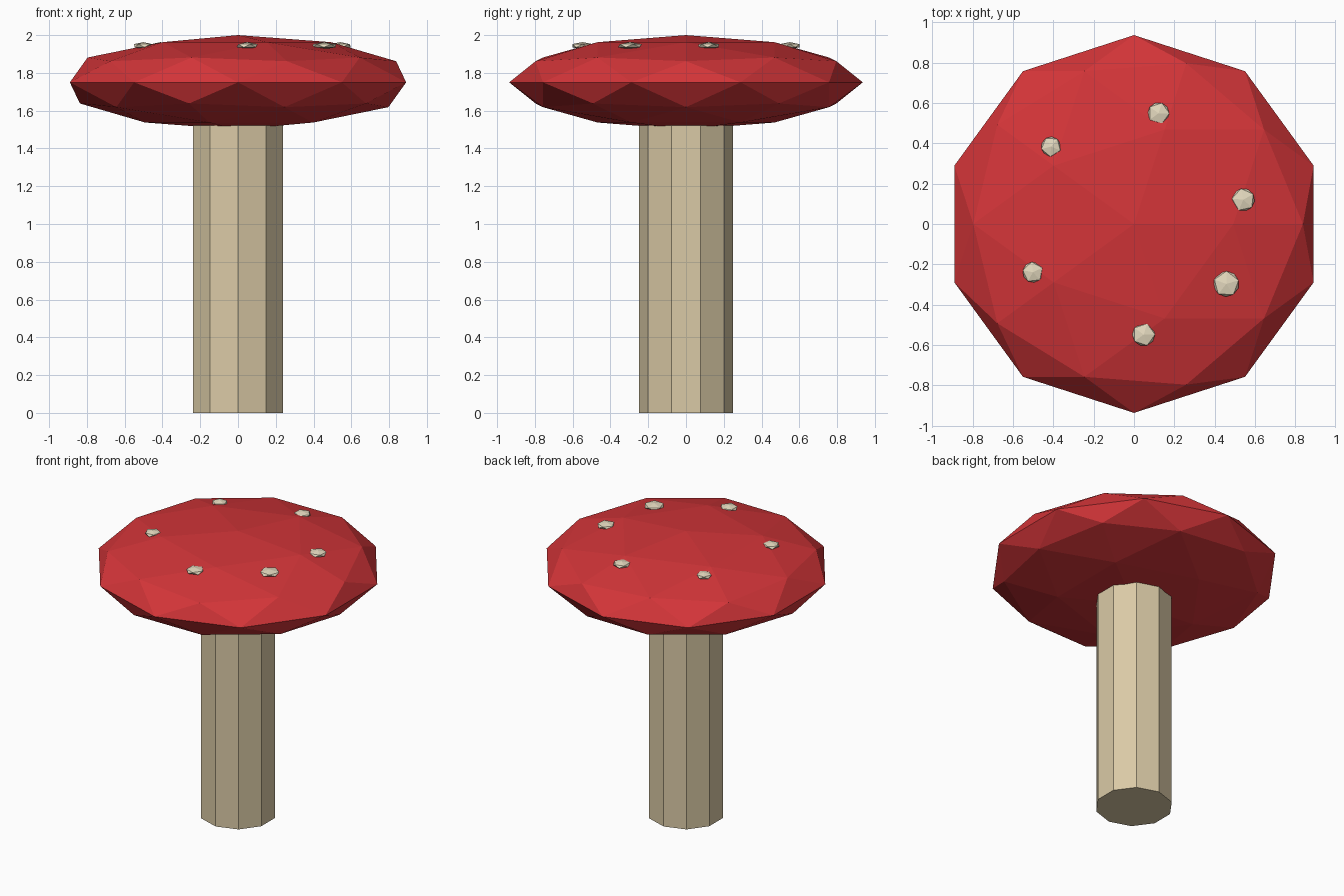
import bpy
from math import radians, cos, sin

if "Cube" in bpy.data.objects:
    bpy.data.objects.remove(bpy.data.objects["Cube"])


def material(name, color):
    m = bpy.data.materials.new(name)
    m.diffuse_color = (*color, 1)
    m.use_nodes = True
    m.node_tree.nodes["Principled BSDF"].inputs["Base Color"].default_value = m.diffuse_color
    return m


red = material("cap_red", (0.65, 0.035, 0.04))
cream = material("stem_cream", (0.70, 0.59, 0.38))
pale = material("spot_pale", (0.78, 0.70, 0.52))


def finish(name, mat):
    ob = bpy.context.object
    ob.name = name
    ob.data.materials.append(mat)
    return ob


# Stem: ten-sided column running up into the cap
bpy.ops.mesh.primitive_cylinder_add(vertices=10, radius=0.25, depth=1.6,
                                    location=(0, 0, 0.8))
finish("stem", cream)

# Cap: flattened faceted ball
bpy.ops.mesh.primitive_ico_sphere_add(subdivisions=2, radius=1,
                                      location=(0, 0, 1.75))
finish("cap", red).scale = (0.936, 0.936, 0.25)

# Spots: small squashed icosahedra in a ring (angle, radius, size, spin)
spots = [(12.5, 0.555, 0.063, 30), (77.5, 0.562, 0.060, 0),
         (137, 0.562, 0.055, 50), (205.5, 0.555, 0.057, 25),
         (275, 0.55, 0.063, 0), (327, 0.545, 0.071, 16)]
for i, (angle, dist, size, spin) in enumerate(spots):
    a = radians(angle)
    bpy.ops.mesh.primitive_ico_sphere_add(
        subdivisions=1, radius=1, rotation=(0, 0, radians(spin)),
        location=(dist * cos(a), dist * sin(a), 1.944))
    finish(f"spot_{i + 1}", pale).scale = (size, size, 0.019)
